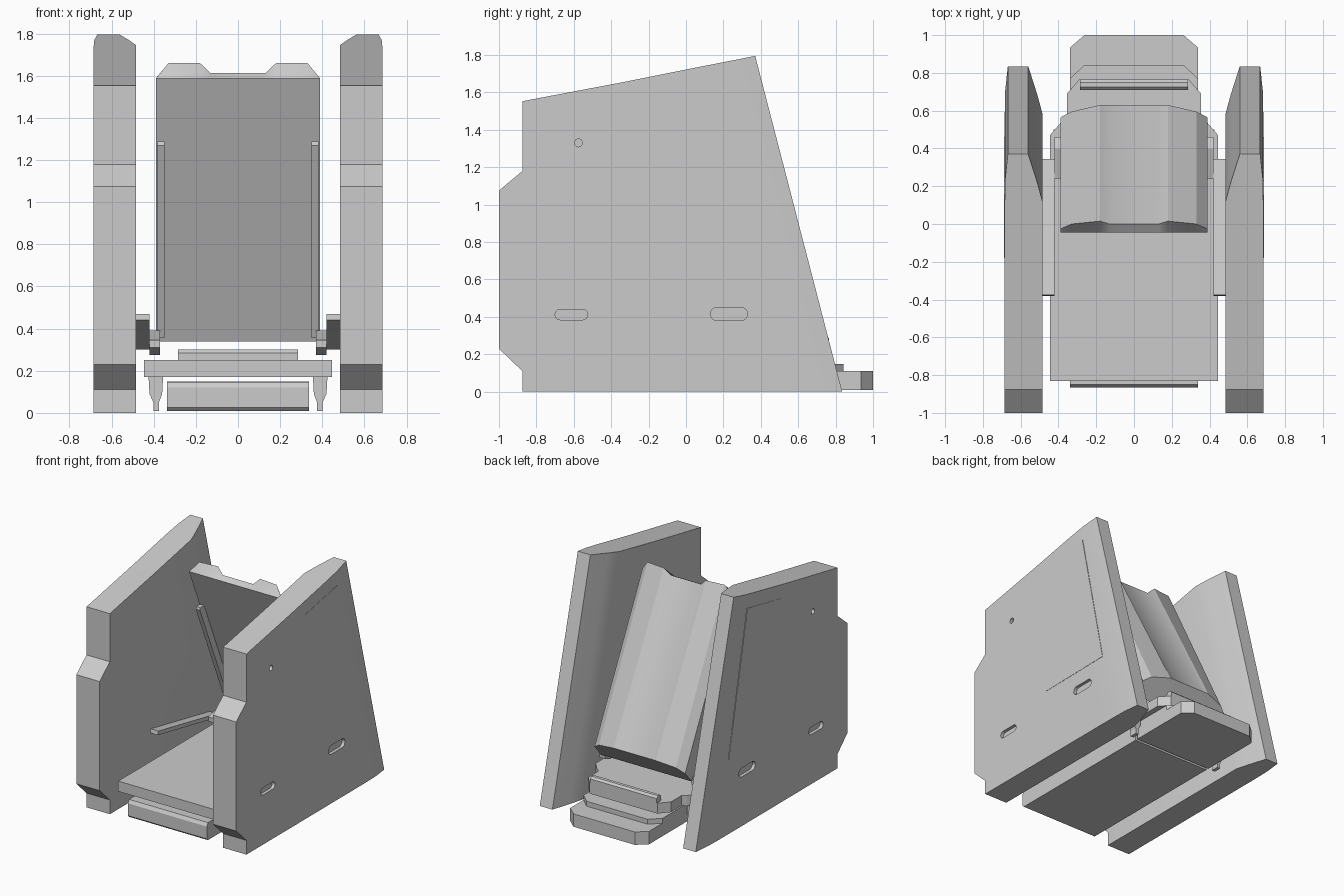
import bpy, bmesh, math
from mathutils import Vector

if "Cube" in bpy.data.objects:
    bpy.data.objects.remove(bpy.data.objects["Cube"])

GREY = bpy.data.materials.new("light grey")
GREY.diffuse_color = (0.6, 0.6, 0.6, 1)
GREY.use_nodes = True
GREY.node_tree.nodes["Principled BSDF"].inputs["Base Color"].default_value = GREY.diffuse_color


def finish(bm, name, smooth=False):
    bmesh.ops.recalc_face_normals(bm, faces=bm.faces)
    me = bpy.data.meshes.new(name)
    bm.to_mesh(me)
    bm.free()
    me.materials.append(GREY)
    ob = bpy.data.objects.new(name, me)
    bpy.context.collection.objects.link(ob)
    if smooth:
        bpy.ops.object.select_all(action='DESELECT')
        ob.select_set(True)
        bpy.context.view_layer.objects.active = ob
        bpy.ops.object.shade_smooth_by_angle(angle=math.radians(25))
    return ob


def loft(name, rings, smooth=False):
    """Skin a row of equal-length closed rings and cap both ends."""
    bm = bmesh.new()
    rows = [[bm.verts.new(p) for p in ring] for ring in rings]
    n = len(rows[0])
    for a, b in zip(rows, rows[1:]):
        for i in range(n):
            j = (i + 1) % n
            bm.faces.new((a[i], a[j], b[j], b[i]))
    bm.faces.new(rows[0])
    bm.faces.new(rows[-1])
    return finish(bm, name, smooth)


def side_prism(name, pts, x0, x1):
    """Extrude a (y, z) profile along x."""
    return loft(name, [[(x, y, z) for y, z in pts] for x in (x0, x1)])


def plan_prism(name, half, z0, z1):
    """Extrude a plan given by its right half (x, y), mirrored in x."""
    pts = half + [(-x, y) for x, y in reversed(half)]
    return loft(name, [[(x, y, z) for x, y in pts] for z in (z0, z1)])


def capsule(y0, y1, z, r, n=8):
    """Closed (y, z) outline of a rounded slot."""
    pts = []
    for c, start in ((y1 - r, -math.pi / 2), (y0 + r, math.pi / 2)):
        for i in range(n + 1):
            a = start + math.pi * i / n
            pts.append((c + r * math.cos(a), z + r * math.sin(a)))
    return pts


def panel_ring(x, s):
    """Side panel outline with its rear edge pulled forward by s."""
    pts = [(-0.875, 0), (0.835 - s, 0), (0.37 - s, 1.795 - 0.196 * s),
           (-0.32, 1.658), (-0.875, 1.553), (-0.875, 1.18),
           (-1, 1.075), (-1, 0.23), (-0.875, 0.11)]
    return [(x, y, z) for y, z in pts]


hole = [(-0.575 + 0.021 * math.cos(i * math.pi / 8),
         1.33 + 0.021 * math.sin(i * math.pi / 8)) for i in range(16)]
recesses = [capsule(-0.70, -0.525, 0.412, 0.028),
            capsule(0.13, 0.33, 0.415, 0.034), hole]

for sx, side in ((-1, "left"), (1, "right")):
    # side panel, thinning towards its sloped rear edge
    levels = [(0.485, 0.25), (0.512, 0.15), (0.56, 0), (0.668, 0),
              (0.682, 0.13), (0.685, 0.28)]
    panel = loft(side + "_side_panel",
                 [panel_ring(sx * x, s) for x, s in levels], True)

    # shallow slots and pin hole in the outer face
    for k, pts in enumerate(recesses):
        cut = side_prism(f"{side}_recess_cutter_{k}", pts, sx * 0.66, sx * 0.72)
        cut.hide_render = True
        cut.hide_viewport = True
        mod = panel.modifiers.new("recess", 'BOOLEAN')
        mod.operation = 'DIFFERENCE'
        mod.object = cut

    # flush access door on the outer face
    door = [(-0.18, 0.56), (0.46, 0.57), (0.23, 1.66), (-0.18, 1.58)]
    side_prism(side + "_access_door", door, sx * 0.678, sx * 0.687)

    # armrest bar sloping down to the rear
    side_prism(side + "_armrest",
               [(-0.38, 0.44), (-0.375, 0.47), (0.345, 0.33), (0.345, 0.30)],
               sx * 0.42, sx * 0.488)

    # hinge arm joining armrest and backrest
    side_prism(side + "_hinge_arm",
               [(0.24, 0.31), (0.24, 0.345), (0.40, 0.39), (0.46, 0.37),
                (0.46, 0.30), (0.40, 0.275)], sx * 0.37, sx * 0.42)

    # slim rail standing off the backrest front
    side_prism(side + "_backrest_rail",
               [(0.03, 1.27), (0.035, 1.287), (0.085, 1.287),
                (0.49, 0.355), (0.42, 0.355)], sx * 0.348, sx * 0.383)

    # tapered foot bracket under the seat
    foot = [(0.355, 0.18), (0.425, 0.18), (0.42, 0.09), (0.402, 0.05),
            (0.402, 0.01), (0.375, 0.01), (0.375, 0.05), (0.36, 0.09)]
    loft(side + "_foot_bracket",
         [[(sx * x, y, z) for x, z in foot] for y in (0.44, 0.50)])

# leaning backrest: bowed rear, two raised tabs along the top
columns = [(0.388, -0.025, 1.59, 0.565, 0.43), (0.33, 0.0, 1.66, 0.595, 0.47),
           (0.18, 0.015, 1.66, 0.63, 0.50), (0.13, 0.0, 1.612, 0.63, 0.50)]
columns = [(-c[0],) + c[1:] for c in columns] + columns[::-1]
loft("backrest", [[(x, 0.485, 0.338), (x, -0.045, 1.588), (x, ty, tz),
                   (x, by, bz)] for x, ty, tz, by, bz in columns], True)

# seat plate with stepped, chamfered rear
plan_prism("seat", [(0.445, -0.83), (0.445, 0.47), (0.385, 0.54),
                    (0.355, 0.56), (0.355, 0.69), (0.29, 0.765)], 0.17, 0.25)

# cross bar on the seat rear
side_prism("rear_cross_bar", [(0.71, 0.25), (0.71, 0.285), (0.725, 0.30),
                              (0.75, 0.30), (0.765, 0.285), (0.765, 0.25)],
           -0.285, 0.285)

# front base block
side_prism("front_base", [(-0.85, 0.01), (-0.865, 0.025), (-0.865, 0.12),
                          (-0.85, 0.145), (0.42, 0.145), (0.42, 0.01)],
           -0.338, 0.338)

# rear base block and its upper step
plan_prism("rear_base", [(0.338, 0.44), (0.338, 0.935), (0.262, 1.0)],
           0.01, 0.11)
plan_prism("rear_base_step", [(0.338, 0.44), (0.338, 0.77), (0.262, 0.843)],
           0.11, 0.148)
